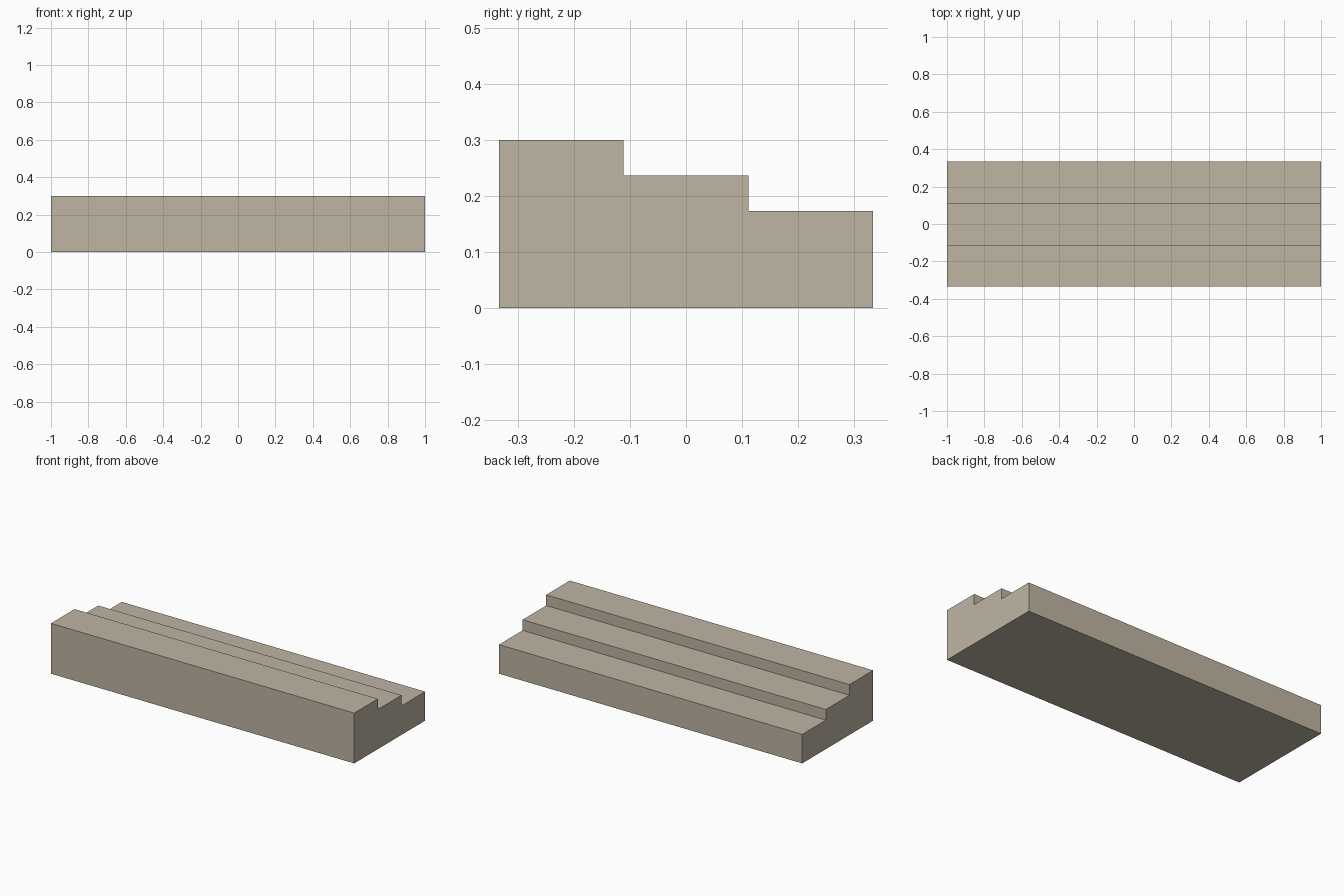
import bpy, bmesh

if "Cube" in bpy.data.objects:
    bpy.data.objects.remove(bpy.data.objects["Cube"])

# Stone material
stone = bpy.data.materials.new("beige_stone")
stone.diffuse_color = (0.52, 0.462, 0.361, 1.0)
stone.use_nodes = True
stone.node_tree.nodes["Principled BSDF"].inputs["Base Color"].default_value = stone.diffuse_color

# Stepped side profile (y, z): three equal treads descending to the back
HALF_LENGTH, DEPTH = 1.0, 0.667
heights = [0.30, 0.2365, 0.173]
tread = DEPTH / len(heights)
profile = [(-DEPTH / 2, 0.0)]
for i, z in enumerate(heights):
    y = -DEPTH / 2 + i * tread
    profile += [(y, z), (y + tread, z)]
profile.append((DEPTH / 2, 0.0))

# Extrude the profile along the full length
bm = bmesh.new()
end = bm.faces.new([bm.verts.new((-HALF_LENGTH, y, z)) for y, z in profile])
ext = bmesh.ops.extrude_face_region(bm, geom=[end], use_keep_orig=True)
moved = [g for g in ext["geom"] if isinstance(g, bmesh.types.BMVert)]
bmesh.ops.translate(bm, verts=moved, vec=(2 * HALF_LENGTH, 0, 0))
bmesh.ops.recalc_face_normals(bm, faces=bm.faces[:])

mesh = bpy.data.meshes.new("stepped_block")
bm.to_mesh(mesh)
bm.free()
mesh.materials.append(stone)
block = bpy.data.objects.new("stepped_block", mesh)
bpy.context.collection.objects.link(block)
